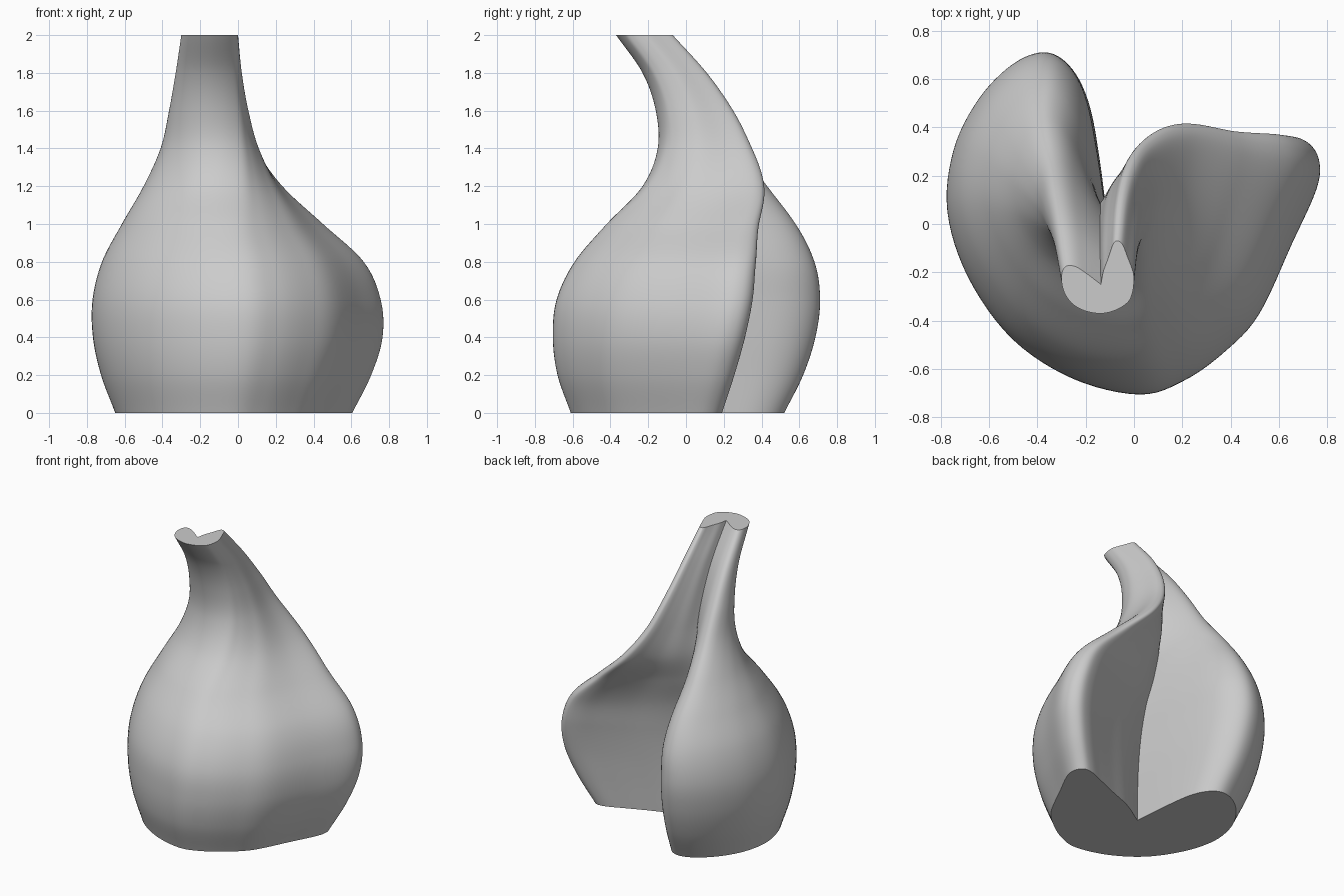
import bpy
import bmesh
import math

start_cube = bpy.data.objects.get("Cube")
if start_cube:
    bpy.data.objects.remove(start_cube, do_unlink=True)

# Base cross-section, running from the sharp fold round both lobes and back
FOLD = (-.11, -.095)
PROFILE = [
    FOLD, (.06, .01), (.235, .08), (.38, .14), (.49, .185), (.56, .19),
    (.6, .14), (.59, .05), (.5, -.13), (.38, -.36), (.26, -.48), (.12, -.57),
    (-.03, -.61), (-.25, -.55), (-.45, -.41), (-.59, -.2), (-.65, .02),
    (-.62, .22), (-.53, .38), (-.41, .49), (-.3, .525), (-.22, .48),
    (-.165, .37), (-.135, .18), FOLD,
]

# Evenly spaced levels: x min, x max, y min, y max, twist in degrees
HEIGHT = 2
LEVELS = [
    (-.65, .605, -.61, .52, 0),
    (-.725, .705, -.68, .62, 1),
    (-.768, .765, -.705, .685, 2),
    (-.77, .755, -.685, .71, 3),
    (-.72, .665, -.59, .68, 4),
    (-.615, .45, -.42, .58, 8),
    (-.5, .235, -.23, .43, 20),
    (-.41, .11, -.15, .35, 32),
    (-.365, .055, -.16, .25, 40),
    (-.33, .02, -.23, .11, 45),
    (-.3, 0, -.37, -.07, 48),
]


def smooth_path(points, steps):
    """Open Catmull-Rom curve through tuples of any length."""
    first = tuple(2 * a - b for a, b in zip(points[0], points[1]))
    last = tuple(2 * a - b for a, b in zip(points[-1], points[-2]))
    padded = [first, *points, last]
    path = []
    for p, q, r, s in zip(padded, padded[1:], padded[2:], padded[3:]):
        for i in range(steps):
            t = i / steps
            path.append(tuple(
                b + t * ((c - a) + t * ((2 * a - 5 * b + 4 * c - d)
                         + t * (3 * (b - c) + d - a))) / 2
                for a, b, c, d in zip(p, q, r, s)))
    path.append(tuple(points[-1]))
    return path


def turned(points, degrees):
    c, s = math.cos(math.radians(degrees)), math.sin(math.radians(degrees))
    return [(x * c - y * s, x * s + y * c) for x, y in points]


def fit(values, low, high):
    """Scale and shift that bring the values into the given range."""
    scale = (high - low) / (max(values) - min(values))
    return scale, low - scale * min(values)


def loft_vase(name, material):
    outline = smooth_path(PROFILE, 6)[:-1]

    # Placement of the section at each level, then smoothed along the height
    placements = []
    for left, right, front, back, twist in LEVELS:
        xs, ys = zip(*turned(outline, twist))
        placements.append((*fit(xs, left, right), *fit(ys, front, back), twist))
    placements = smooth_path(placements, 9)

    # Rings
    bm = bmesh.new()
    rings = []
    for i, (sx, ox, sy, oy, twist) in enumerate(placements):
        z = HEIGHT * i / (len(placements) - 1)
        rings.append([bm.verts.new((x * sx + ox, y * sy + oy, z))
                      for x, y in turned(outline, twist)])

    # Walls and flat end caps
    count = len(outline)
    for low, high in zip(rings, rings[1:]):
        for j in range(count):
            k = (j + 1) % count
            bm.faces.new((low[j], low[k], high[k], high[j]))
    bm.faces.new(rings[0])
    bm.faces.new(rings[-1])
    bmesh.ops.recalc_face_normals(bm, faces=bm.faces)

    mesh = bpy.data.meshes.new(name)
    bm.to_mesh(mesh)
    bm.free()
    mesh.materials.append(material)
    vase = bpy.data.objects.new(name, mesh)
    bpy.context.collection.objects.link(vase)
    return vase


# Single plain grey
grey = bpy.data.materials.new("plain_grey")
grey.use_nodes = True
grey.diffuse_color = (.6, .6, .6, 1)
for node in grey.node_tree.nodes:
    if node.type == "BSDF_PRINCIPLED":
        node.inputs["Base Color"].default_value = grey.diffuse_color

# Smooth body with a sharp fold and rims
vase = loft_vase("twisted_vase", grey)
bpy.ops.object.select_all(action="DESELECT")
vase.select_set(True)
bpy.context.view_layer.objects.active = vase
bpy.ops.object.shade_smooth_by_angle(angle=math.radians(35))
